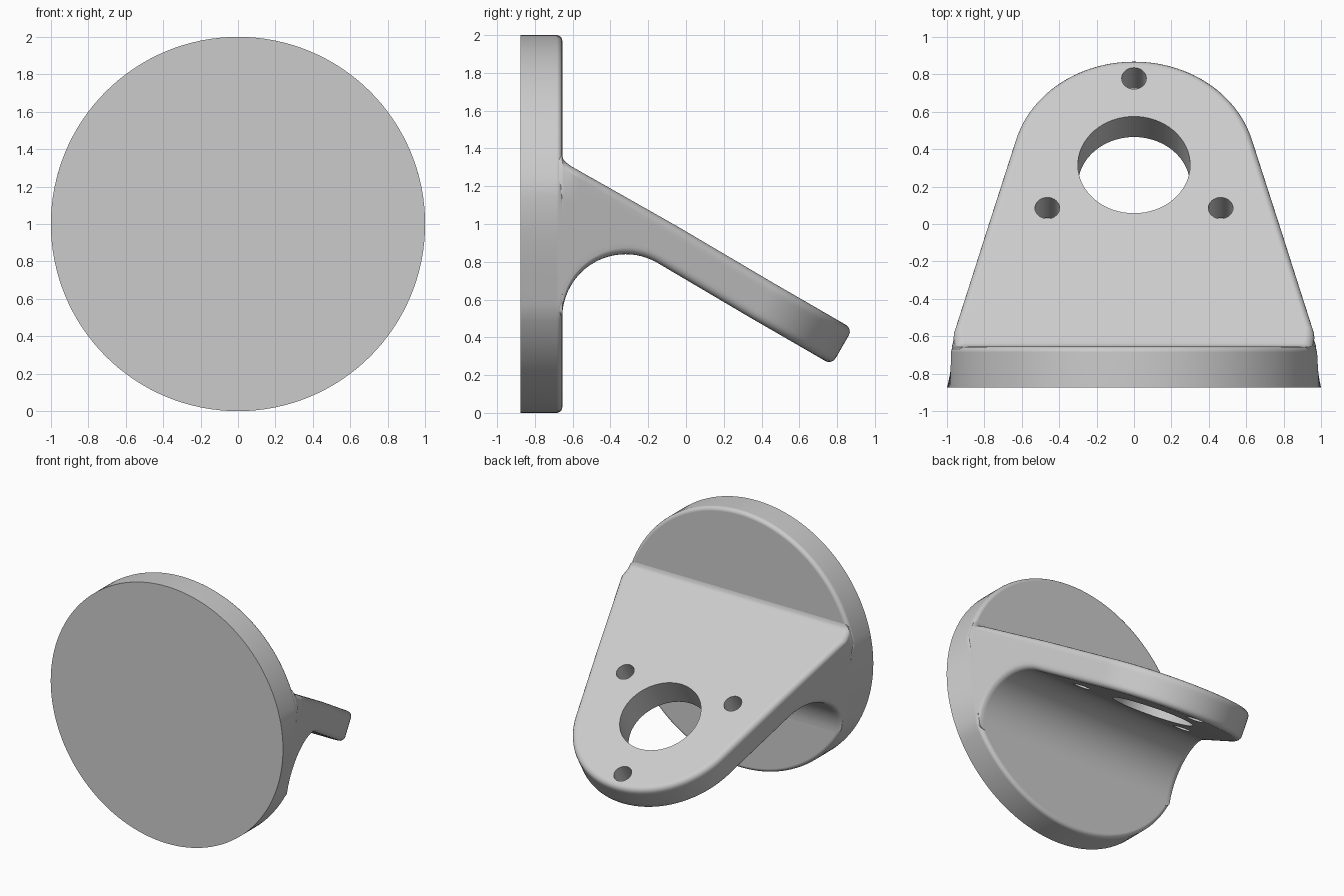
import bpy, bmesh
from math import sin, cos, pi, radians, sqrt
from mathutils import Vector, Matrix

cube = bpy.data.objects.get("Cube")
if cube:
    bpy.data.objects.remove(cube, do_unlink=True)

grey = bpy.data.materials.new("light_grey")
grey.use_nodes = True
grey.diffuse_color = (0.6, 0.6, 0.6, 1)
for node in grey.node_tree.nodes:
    if node.type == 'BSDF_PRINCIPLED':
        node.inputs["Base Color"].default_value = grey.diffuse_color

TILT = radians(30)                       # downward slope of the arm
HUB = Vector((0, 0.315, 0.773))          # centre of the big hole, on the arm's top
ALONG = Vector((0, cos(TILT), -sin(TILT)))
UP = Vector((0, sin(TILT), cos(TILT)))
THICK, TIP_R, ROUND = 0.22, 0.655, 0.04
TAPER = radians(15.5)                    # how far the arm's sides splay
FRONT, BACK = -0.875, -0.655             # disc faces
CURVE, CURVE_R = Vector((0, -0.32, 0.505)), 0.335


def side(p):
    """Half width of the splayed side plane at a point."""
    return (TIP_R - sin(TAPER) * (p - HUB).dot(ALONG)) / cos(TAPER)


def finish(name, bm):
    bmesh.ops.remove_doubles(bm, verts=bm.verts, dist=1e-5)
    bmesh.ops.recalc_face_normals(bm, faces=bm.faces)
    mesh = bpy.data.meshes.new(name)
    bm.to_mesh(mesh)
    bm.free()
    mesh.materials.append(grey)
    obj = bpy.data.objects.new(name, mesh)
    bpy.context.collection.objects.link(obj)
    return obj


def loft(name, rings, cap_end=True):
    bm = bmesh.new()
    loops = [[bm.verts.new(p) for p in ring] for ring in rings]
    for a, b in zip(loops, loops[1:]):
        for i in range(len(a)):
            j = (i + 1) % len(a)
            bm.faces.new((a[i], a[j], b[j], b[i]))
    bm.faces.new(loops[0])
    if cap_end:
        bm.faces.new(loops[-1])
    return finish(name, bm)


def smooth(obj):
    bpy.ops.object.select_all(action='DESELECT')
    obj.select_set(True)
    bpy.context.view_layer.objects.active = obj
    bpy.ops.object.shade_smooth_by_angle(angle=radians(35))
    mod = obj.modifiers.new("even_shading", 'WEIGHTED_NORMAL')
    mod.keep_sharp = True


# Round mounting disc: sharp front rim, rounded back rim, flanks blending to the arm
def disc_ring(y, radius, segments=128):
    ring = []
    for k in range(segments):
        a = 2 * pi * k / segments
        p = Vector((0, y, 1 + radius * sin(a)))
        x = radius * cos(a)
        if y > FRONT + 0.01:
            limit = side(p)
            x = max(-limit, min(limit, x))
        ring.append((x, y, p.z))
    return ring


rim = 0.03
rings = [disc_ring(FRONT, 1)]
for k in range(5):
    a = k / 4 * pi / 2
    rings.append(disc_ring(BACK - rim + rim * sin(a), 1 - rim + rim * cos(a)))
smooth(loft("mounting_disc", rings))


# Depth fraction and inset of the rounded long edges
def edge_profile(length):
    curve = [k / 4 * pi / 2 for k in range(5)]
    top = [(ROUND * (1 - cos(a)), ROUND * (1 - sin(a))) for a in curve]
    core = length - 2 * ROUND
    middle = [(ROUND + core * k / 8, 0) for k in range(1, 8)]
    return top + middle + [(length - d, i) for d, i in reversed(top)]


def mirrored(points):
    return points + [Vector((-p.x, p.y, p.z)) for p in reversed(points)]


# Cross-section of the root, between a top and a bottom point
def root_ring(top, bottom, shrink=0.0):
    span = bottom - top
    points = []
    for depth, inset in edge_profile(span.length):
        p = top + span.normalized() * depth
        rim_x = sqrt(max(0, 1 - (p.z - 1) ** 2))
        p.x = min(side(p), rim_x) - inset - shrink
        points.append(p)
    return mirrored(points)


# Cross-section of the round end, at an angle about the hub
def tip_ring(angle):
    points = []
    for depth, inset in edge_profile(THICK):
        r = TIP_R - inset
        p = HUB + ALONG * r * sin(angle) - UP * depth
        p.x = r * cos(angle)
        points.append(p)
    return mirrored(points)


# Sloping arm: root inside the disc, curved underside, tapering to the round end
low = [CURVE + CURVE_R * Vector((0, cos(a), sin(a)))
       for a in [radians(180 - 120 * k / 24) for k in range(25)]]
high_end = low[-1] + UP * THICK
high = [Vector((0, -0.656, 1.37)), Vector((0, -0.651, 1.345)),
        Vector((0, -0.638, 1.328)), Vector((0, -0.61, 1.307))]
start = high[-1].copy()
high += [start.lerp(high_end, k / 21) for k in range(1, 22)]
rings = [root_ring(Vector((0, -0.7, high[0].z)), Vector((0, -0.7, low[0].z)), 0.006)]
rings += [root_ring(t, b) for t, b in zip(high, low)]
rings += [tip_ring(TAPER + (pi / 2 - TAPER) * k / 28) for k in range(29)]
arm = loft("sloping_arm", rings, cap_end=False)

# Large bore and three bolt holes, square to the arm
bm = bmesh.new()
holes = [(0.3, 0, 0, 64)]
for k in range(3):
    a = radians(90 + 120 * k)
    holes.append((0.066, 0.535 * cos(a), 0.535 * sin(a), 32))
for radius, x, v, segments in holes:
    centre = HUB + ALONG * v + Vector((x, 0, 0)) - UP * THICK / 2
    place = Matrix.Translation(centre) @ Matrix.Rotation(-TILT, 4, 'X')
    bmesh.ops.create_cone(bm, cap_ends=True, segments=segments, radius1=radius,
                          radius2=radius, depth=0.4, matrix=place)
cutter = finish("hole_cutter", bm)
cutter.hide_render = True
cut = arm.modifiers.new("holes", 'BOOLEAN')
cut.operation = 'DIFFERENCE'
cut.solver = 'EXACT'
cut.object = cutter
bpy.ops.object.select_all(action='DESELECT')
arm.select_set(True)
bpy.context.view_layer.objects.active = arm
bpy.ops.object.modifier_apply(modifier=cut.name)
bpy.data.objects.remove(cutter, do_unlink=True)
smooth(arm)
